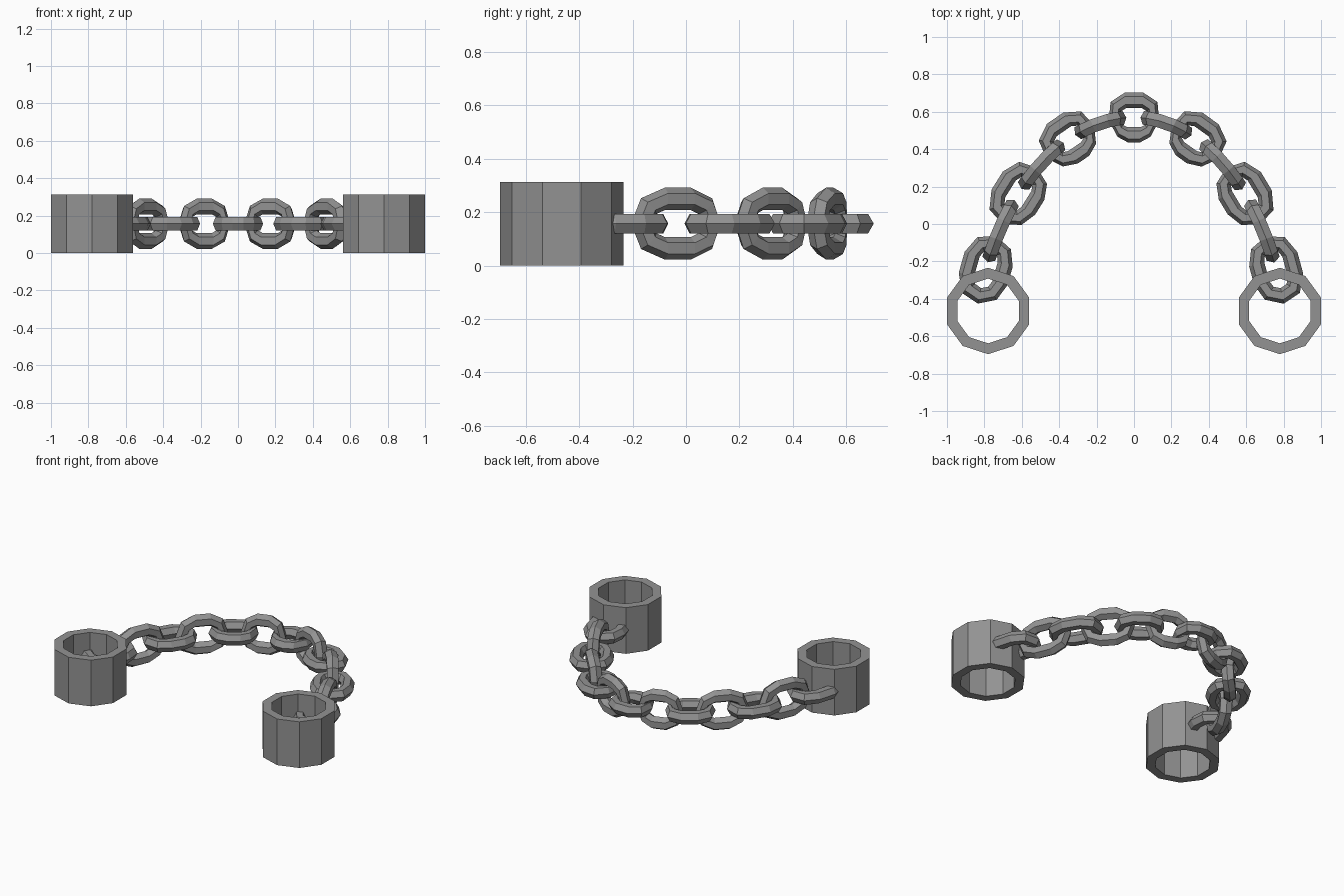
import bpy, bmesh
from math import sin, cos, pi, radians, hypot

if "Cube" in bpy.data.objects:
    bpy.data.objects.remove(bpy.data.objects["Cube"])

Z_MID = 0.157            # height of the chain centreline
RING, TUBE, STRAIGHT = 0.0925, 0.042, 0.055
HALF = RING + TUBE + STRAIGHT
ARC_B = 1.37             # y radius of the elliptical arc the chain follows

iron = bpy.data.materials.new("dark_iron")
iron.diffuse_color = (0.29, 0.29, 0.29, 1)
iron.use_nodes = True
iron.node_tree.nodes["Principled BSDF"].inputs["Base Color"].default_value = iron.diffuse_color


def make_object(name, bm):
    bmesh.ops.recalc_face_normals(bm, faces=bm.faces)
    me = bpy.data.meshes.new(name)
    bm.to_mesh(me)
    bm.free()
    me.materials.append(iron)
    ob = bpy.data.objects.new(name, me)
    bpy.context.collection.objects.link(ob)
    return ob


def swept_loops(bm, rings):
    """Join closed rings of points into a closed loop of quads."""
    vs = [[bm.verts.new(p) for p in ring] for ring in rings]
    n, m = len(vs), len(vs[0])
    for i in range(n):
        for j in range(m):
            a, b = vs[i], vs[(i + 1) % n]
            k = (j + 1) % m
            bm.faces.new((a[j], b[j], b[k], a[k]))


# cuffs: ten-sided thick tubes
def cuff(name, x):
    bm = bmesh.new()
    rings = []
    for i in range(10):
        t = pi / 2 + 2 * pi * i / 10
        rings.append([(x + r * cos(t), -0.465 + r * sin(t), z)
                      for r, z in ((0.231, 0), (0.231, 0.312), (0.173, 0.312), (0.173, 0))])
    swept_loops(bm, rings)
    make_object(name, bm)


# point on the arc, offset along its normal
def on_arc(phi, off, w, a, side):
    x, y = a * sin(phi), -0.8 + ARC_B * cos(phi)
    nx, ny = ARC_B * sin(phi), a * cos(phi)
    d = hypot(nx, ny)
    return (side * (x + off * nx / d), y + off * ny / d, Z_MID + w)


# links: hexagonal tube around a stretched octagon, bent along the arc
def link(name, phi, half_len, vertical, a, side):
    speed = hypot(a * cos(phi), ARC_B * sin(phi))
    path = [(90 - 45 * i, STRAIGHT) for i in range(5)]
    path += [(-90 - 45 * i, -STRAIGHT) for i in range(5)]
    bm = bmesh.new()
    rings = []
    for deg, shift in path:
        t = radians(deg)
        ring = []
        for j in range(6):
            c = 2 * pi * j / 6
            r, w = RING + TUBE * cos(c), TUBE * sin(c)
            u = (shift + r * cos(t)) * half_len / HALF
            v = r * sin(t)
            if vertical:
                v, w = w, v
            ring.append(on_arc(phi + u / speed, v, w, a, side))
        rings.append(ring)
    swept_loops(bm, rings)
    make_object(name, bm)


PHI = [0, 12, 23.5, 34.8, 45.4, 55.8, 65.9]
LEN = [0.135, 0.145, 0.155, 0.168, 0.177, 0.182, 0.187]

link("middle_link", 0, LEN[0], False, 0.85, 1)
for label, side, a in (("right", 1, 0.832), ("left", -1, 0.868)):
    cuff(label + "_cuff", side * 0.78)
    for i in range(1, 7):
        link(f"{label}_link_{i}", radians(PHI[i]), LEN[i], i % 2 == 1, a, side)
